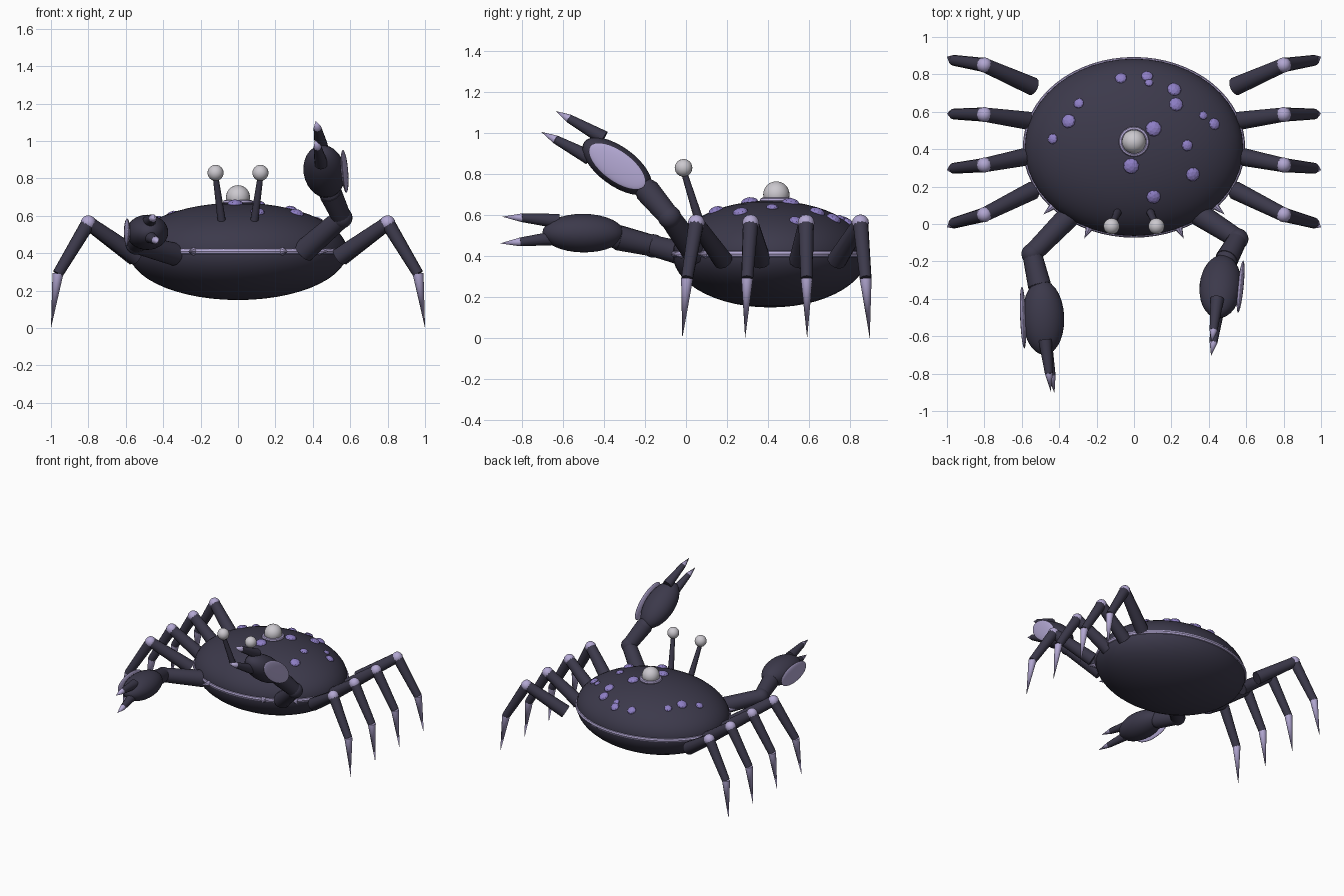
import bpy, math
from mathutils import Vector, Matrix

if "Cube" in bpy.data.objects:
    bpy.data.objects.remove(bpy.data.objects["Cube"])


def material(name, rgb):
    m = bpy.data.materials.new(name)
    m.diffuse_color = (*rgb, 1)
    m.use_nodes = True
    m.node_tree.nodes["Principled BSDF"].inputs["Base Color"].default_value = m.diffuse_color
    return m


DARK = material("dark shell", (0.045, 0.041, 0.070))
LILAC = material("pale lilac", (0.45, 0.39, 0.65))
PURPLE = material("purple bumps", (0.27, 0.21, 0.56))
PEARL = material("pearl grey", (0.60, 0.58, 0.62))


def finish(name, mat, smooth=True):
    ob = bpy.context.object
    ob.name = name
    ob.data.materials.append(mat)
    if smooth:
        bpy.ops.object.shade_smooth_by_angle(angle=math.radians(40))
    return ob


def ball(name, loc, radii, mat, rot=None, seg=20):
    """Ellipsoid; rot is an optional rotation quaternion."""
    bpy.ops.mesh.primitive_uv_sphere_add(segments=seg, ring_count=seg // 2 + 2, radius=1)
    ob = finish(name, mat)
    r = rot.to_matrix().to_4x4() if rot else Matrix.Identity(4)
    ob.matrix_world = Matrix.Translation(loc) @ r @ Matrix.Diagonal((*radii, 1))
    return ob


def limb(name, a, b, r1, r2, mat, sides=12):
    """Tapered segment running from a to b."""
    a, b = Vector(a), Vector(b)
    d = b - a
    bpy.ops.mesh.primitive_cone_add(vertices=sides, radius1=r1, radius2=r2, depth=d.length)
    ob = finish(name, mat)
    ob.matrix_world = Matrix.Translation((a + b) / 2) @ d.to_track_quat('Z', 'Y').to_matrix().to_4x4()
    return ob


# Shell: flattened ellipsoid with a pale rim
CY, CZ = 0.41, 0.41
RX, RY, RZ = 0.585, 0.475, 0.26
ball("shell", (0, CY, CZ), (RX, RY, RZ), DARK, seg=48)
bpy.ops.mesh.primitive_torus_add(major_segments=64, minor_segments=8, major_radius=1, minor_radius=0.03)
rim = finish("shell_rim", LILAC)
rim.matrix_world = Matrix.Translation((0, CY, CZ)) @ Matrix.Diagonal((RX - 0.008, RY - 0.006, 0.55, 1))

# Pearl on top with its collar
bpy.ops.mesh.primitive_torus_add(major_segments=32, minor_segments=8, major_radius=0.068,
                                 minor_radius=0.013, location=(0, 0.44, 0.672))
finish("pearl_collar", LILAC)
ball("pearl", (0, 0.44, 0.70), (0.064,) * 3, PEARL, seg=28)

# Bumps scattered over the shell: x, y, radius
bumps = [(-.07, .78, .032), (.07, .79, .032), (.08, .755, .022), (.215, .72, .038),
         (.225, .64, .038), (-.295, .645, .028), (-.35, .55, .038), (-.435, .455, .028),
         (.105, .51, .042), (.37, .58, .023), (.43, .535, .032), (.285, .42, .03),
         (-.015, .31, .042), (.315, .265, .038), (.105, .145, .038)]
for x, y, r in bumps:
    h = RZ * math.sqrt(1 - (x / RX) ** 2 - ((y - CY) / RY) ** 2)
    n = Vector((x / RX ** 2, (y - CY) / RY ** 2, h / RZ ** 2))
    bpy.ops.mesh.primitive_ico_sphere_add(subdivisions=2, radius=1)
    ob = finish("shell_bump", PURPLE, smooth=False)
    ob.matrix_world = (Matrix.Translation((x, y, CZ + h)) @ n.to_track_quat('Z', 'Y').to_matrix().to_4x4()
                       @ Matrix.Diagonal((r, r, r * 0.55, 1)))

for s in (-1, 1):
    # Eye on a stalk
    limb("eye_stalk", (s * .087, .065, .57), (s * .12, -.01, .81), .022, .015, DARK)
    ball("eye", (s * .12, -.012, .83), (.043,) * 3, PEARL)

    # Spines on the front of the rim
    for a, b in (((.238, -.02), (.265, -.078)), ((.43, .10), (.485, .05))):
        limb("rim_spine", (s * a[0], a[1], CZ), (s * b[0], b[1], CZ), .022, 0, LILAC, 8)

    # Four walking legs: y at hip, knee, ankle and tip
    for hx, hip, knee, ankle, tip in ((.54, .735, .85, .875, .895), (.55, .55, .585, .588, .59),
                                      (.55, .365, .315, .298, .288), (.54, .18, .05, .005, -.018)):
        h, k = (s * hx, hip, .38), (s * .80, knee, .562)
        an, t = (s * .963, ankle, .29), (s * 1.0, tip, 0)
        limb("leg_upper", h, k, .049, .038, DARK)
        ball("leg_knee", k, (.041,) * 3, LILAC, seg=12)
        limb("leg_lower", k, an, .038, .029, DARK)
        limb("leg_tip", an, t, .029, 0, LILAC)


def claw(shoulder, elbow, wrist, palm, aim, side, fingers):
    """Arm, palm, side plate and two fingers (base, colour change, tip)."""
    limb("claw_upper_arm", shoulder, elbow, .062, .052, DARK, 16)
    ball("claw_elbow", elbow, (.057,) * 3, DARK)
    limb("claw_forearm", elbow, wrist, .052, .062, DARK, 16)
    ball("claw_wrist", wrist, (.058,) * 3, DARK)
    rot = Vector(aim).to_track_quat('Y', 'Z')
    ball("claw_palm", palm, (.112, .20, .094), DARK, rot, 28)
    plate = Vector(palm) + Vector((side * .108, 0, 0))
    ball("claw_plate", plate, (.016, .165, .074), LILAC, rot, 28)
    for base, mid, tip in fingers:
        limb("claw_finger", base, mid, .036, .021, DARK)
        limb("claw_fingertip", mid, tip, .021, 0, LILAC)


# Lowered claw reaching forward
claw((-.34, .05, .395), (-.545, -.16, .45), (-.505, -.33, .49), (-.485, -.50, .512),
     (.04, -1, .01), -1,
     [((-.475, -.62, .570), (-.455, -.80, .587), (-.445, -.895, .592)),
      ((-.475, -.62, .490), (-.440, -.81, .469), (-.425, -.905, .462))])

# Raised claw
claw((.35, .05, .41), (.555, -.08, .59), (.495, -.19, .72), (.462, -.335, .838),
     (-.08, -.80, .59), 1,
     [((.445, -.400, .975), (.425, -.57, 1.070), (.415, -.635, 1.107)),
      ((.445, -.470, .880), (.425, -.635, .968), (.412, -.705, 1.005))])
